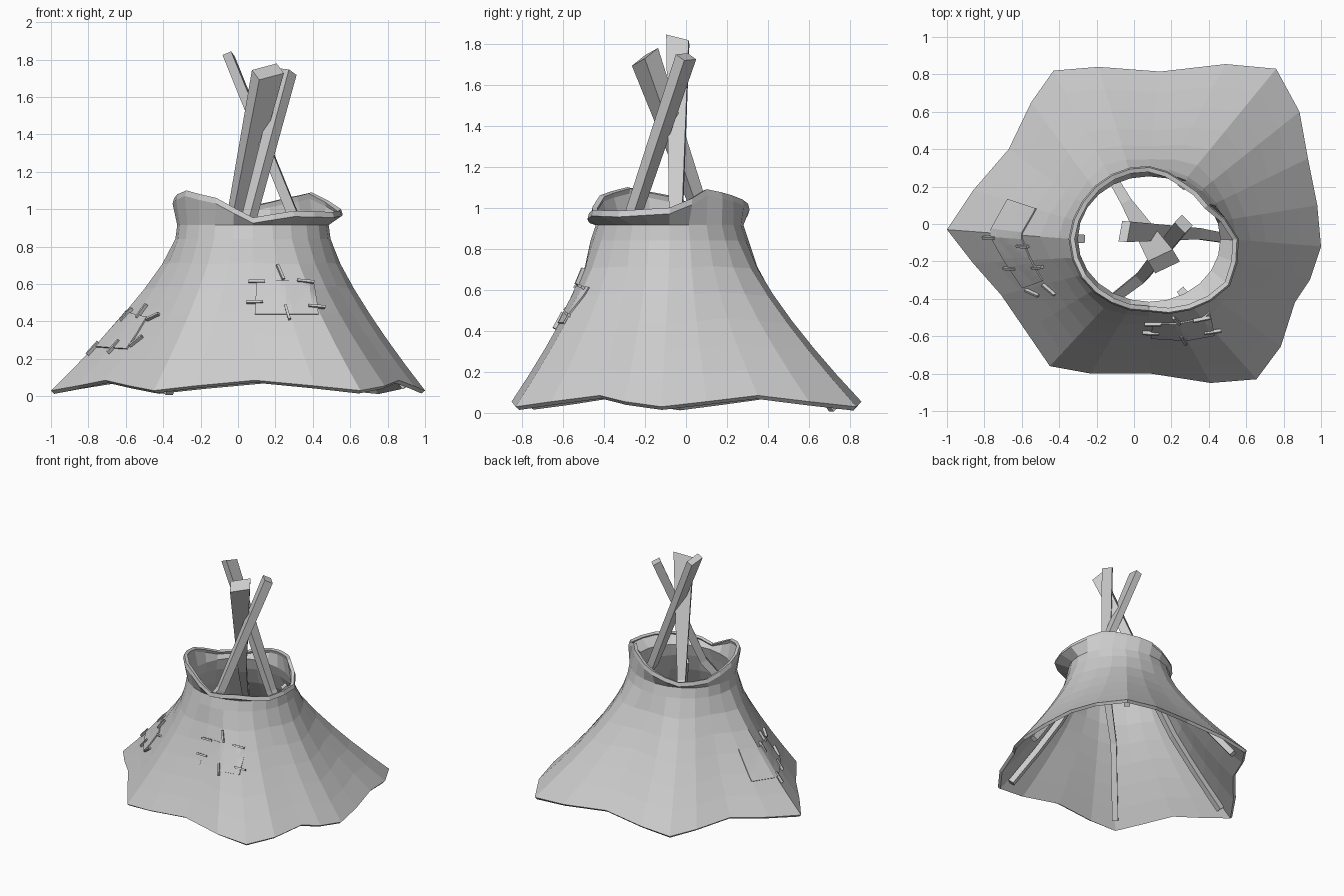
import bpy
import math
from mathutils import Vector
from mathutils.bvhtree import BVHTree

cube = bpy.data.objects.get("Cube")
if cube:
    bpy.data.objects.remove(cube, do_unlink=True)

grey = bpy.data.materials.new("plain_grey")
grey.use_nodes = True
grey.diffuse_color = (0.6, 0.6, 0.6, 1)
grey.node_tree.nodes["Principled BSDF"].inputs["Base Color"].default_value = (0.6, 0.6, 0.6, 1)


def add_object(name, verts, faces):
    mesh = bpy.data.meshes.new(name)
    mesh.from_pydata(verts, [], faces)
    mesh.materials.append(grey)
    mesh.update()
    obj = bpy.data.objects.new(name, mesh)
    bpy.context.collection.objects.link(obj)
    return obj


def thicken(obj, amount, offset):
    mod = obj.modifiers.new("thickness", 'SOLIDIFY')
    mod.thickness = amount
    mod.offset = offset


# Hem outline, clockwise from the -x corner; every fourth point is a corner
hem = [(-1, -.03), (-.86, .18), (-.67, .4), (-.55, .65),
       (-.43, .82), (-.19, .84), (.14, .815), (.49, .855),
       (.76, .83), (.885, .6), (.93, .35), (.98, .1),
       (1, -.12), (.94, -.3), (.86, -.42), (.785, -.655),
       (.655, -.83), (.41, -.85), (.09, -.8), (-.23, -.8),
       (-.45, -.76), (-.58, -.57), (-.71, -.38), (-.86, -.21)]
hem_sag = [.03, .055, .085, .055]
cloth_sag = [1.25, 1.32, 1.4, 1.32]
rim_radius = [.43, .41, .4, .39, .36, .37, .48, .5, .44, .39, .4, .42]
rim_height = [1.06, .98, .965, 1.02, 1.06, 1.09, 1.0, .985, .99, .955, 1.06, 1.1]
COLS = len(hem)
NECK_Z = .84
centre = Vector((.08, -.08, 0))


def ring_point(i, rx, ry, z):
    a = math.pi - math.tau * i / COLS
    return centre + Vector((rx * math.cos(a), ry * math.sin(a), z))


def skin_point(i, h):
    """Point on the cloth of column i at height fraction h (hem to neck)."""
    low = Vector((*hem[i], hem_sag[i % 4]))
    neck = ring_point(i, .415, .385, NECK_Z)
    p = neck.lerp(low, (1 - h) ** cloth_sag[i % 4])
    p.z = low.z + (NECK_Z - low.z) * h
    return p


def between(table, i):
    a, b = table[i // 2], table[(i // 2 + 1) % len(table)]
    return a if i % 2 == 0 else (a + b) / 2


def rim_point(i, scale, drop):
    r = between(rim_radius, i) * scale
    return ring_point(i, r, r, between(rim_height, i) - drop)


# Cloth cover with its neck and flared wavy rim
columns = range(COLS)
rings = [[skin_point(i, k / 6) for i in columns] for k in range(7)]
rings.append([ring_point(i, .405, .36, .915) for i in columns])
rings.append([rim_point(i, 1, .03) for i in columns])
rings.append([rim_point(i, .98, 0) for i in columns])
verts = [p for ring in rings for p in ring]
faces = []
for r in range(len(rings) - 1):
    for i in columns:
        a, b = r * COLS + i, r * COLS + (i + 1) % COLS
        faces.append((a, a + COLS, b + COLS, b))
cover = add_object("tent_cover", verts, faces)
thicken(cover, .025, -1)
surface = BVHTree.FromPolygons(verts, faces)


# Poles: square section swept along a path, first end cut at a slant
def pole(name, path, sizes, slant=(0, 0)):
    overall = path[-1] - path[0]
    u = Vector((0, 0, 1)).cross(overall).normalized()
    pts, quads = [], []
    for k, (p, (w, d)) in enumerate(zip(path, sizes)):
        along = path[min(k + 1, len(path) - 1)] - path[max(k - 1, 0)]
        v = along.cross(u).normalized()
        for s, t in ((-1, -1), (1, -1), (1, 1), (-1, 1)):
            off = u * s * w / 2 + v * t * d / 2
            if k == 0:
                off += along * (off.x * slant[0] + off.y * slant[1]) / along.z
            pts.append(p + off)
    for k in range(len(path) - 1):
        for j in range(4):
            a, b = 4 * k + j, 4 * k + (j + 1) % 4
            quads.append((a, b, b + 4, a + 4))
    last = len(pts) - 4
    quads += [(3, 2, 1, 0), tuple(range(last, last + 4))]
    add_object(name, pts, quads)


def inner_path(i, foot_z):
    path = []
    for h in (.95, .65, .35, .05):
        p = skin_point(i, h)
        inward = (centre - p) * Vector((1, 1, 0))
        path.append(p + inward.normalized() * .07)
    path[-1].z = foot_z
    return path


# Three long poles crossing above the neck, three short ones inside
long_poles = {
    "right": (12, .05, (-.05, -.04, 1.82), (.33, -.05, .88), (.11, .05), (0, -.25)),
    "back_left": (4, .02, (.16, -.2, 1.735), (-.03, .1, .9), (.145, .09), (.1, .3)),
    "front_left": (20, .06, (.265, 0, 1.735), (.045, -.28, .9), (.08, .065), (-.1, 0)),
}
thin = (.045, .045)
for side, (col, foot_z, top, waist, size, slant) in long_poles.items():
    foot = inner_path(col, foot_z)
    pole(side + "_upper_pole", [Vector(top), Vector(waist), foot[1]],
         [size, (.06, .055), thin], slant)
    pole(side + "_lower_pole", foot[1:], [thin] * 3)
for side, col in (("left", 0), ("back_right", 8), ("front_right", 16)):
    pole(side + "_short_pole", inner_path(col, .06), [thin] * 4)


# Patches laid on the cloth, projected along the given direction
def patch(name, corners, direction):
    a, b, c, d = [Vector(p) for p in corners]
    n = 12
    pts = []
    for r in range(n + 1):
        for s in range(n + 1):
            q = a.lerp(b, s / n).lerp(d.lerp(c, s / n), r / n)
            hit, normal, _, _ = surface.ray_cast(q, Vector(direction))
            pts.append(hit + normal * .005)
    quads = [(k, k + 1, k + n + 2, k + n + 1)
             for k in range(n * (n + 1)) if k % (n + 1) < n]
    thicken(add_object(name, pts, quads), .008, 0)


patch("front_patch", [(.09, -2, .435), (.43, -2, .435), (.4, -2, .61), (.1, -2, .62)], (0, 1, 0))
patch("side_patch", [(-2, .13, .27), (-2, -.34, .25), (-2, -.3, .42), (-2, .08, .47)], (1, 0, 0))


# Stitches: little bars lying on the cloth
def stitch(name, x, z, angle):
    hit, n, _, _ = surface.ray_cast(Vector((x, -2, z)), Vector((0, 1, 0)))
    a = math.radians(angle)
    along = Vector((math.cos(a), 0, math.sin(a)))
    along = (along - n * along.dot(n)).normalized()
    across = n.cross(along)
    pts = [hit + along * s * .045 + across * t * .007 + n * (.01 + w * .009)
           for w in (-1, 1) for s, t in ((-1, -1), (1, -1), (1, 1), (-1, 1))]
    add_object(name, pts, [(3, 2, 1, 0), (4, 5, 6, 7), (0, 1, 5, 4),
                           (1, 2, 6, 5), (2, 3, 7, 6), (3, 0, 4, 7)])


front_stitches = [(.1, .61, 0), (.36, .61, 0), (.09, .5, 0), (.42, .475, 0),
                  (.225, .66, -75), (.265, .445, -75)]
side_stitches = [(-.77, .25, 45), (-.66, .26, 45), (-.54, .29, 10),
                 (-.45, .42, -10), (-.51, .45, 60), (-.59, .43, 45)]
for label, group in (("front", front_stitches), ("side", side_stitches)):
    for k, (x, z, angle) in enumerate(group):
        stitch(f"{label}_stitch_{k + 1}", x, z, angle)
